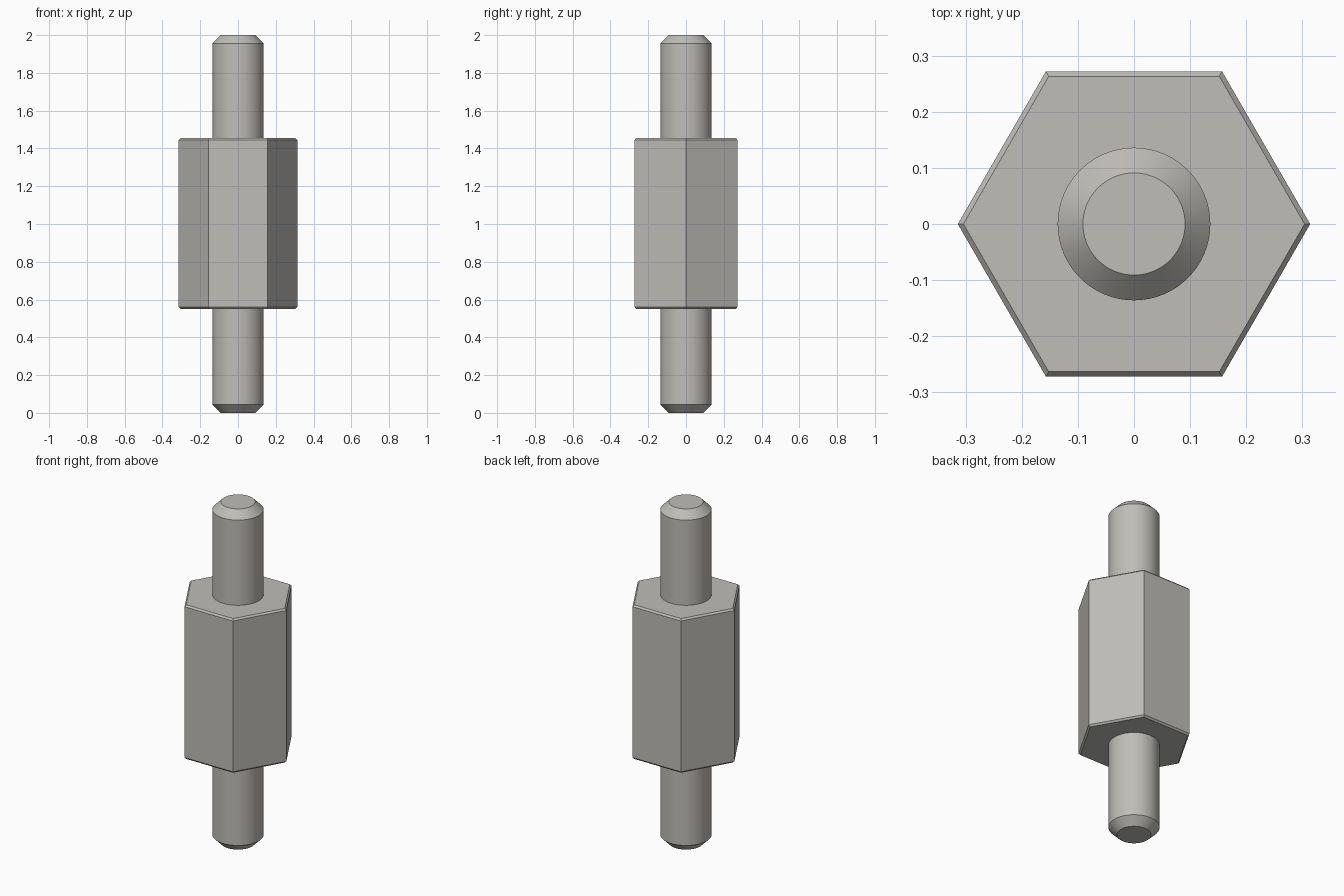
import bpy
import math

cube = bpy.data.objects.get("Cube")
if cube:
    bpy.data.objects.remove(cube, do_unlink=True)

# Single satin metal colour
metal = bpy.data.materials.new("light grey metal")
metal.use_nodes = True
colour = (0.52, 0.51, 0.48, 1)
metal.diffuse_color = colour
metal.node_tree.nodes["Principled BSDF"].inputs["Base Color"].default_value = colour


def lathe(name, profile, sides, smooth):
    """Stack regular rings from (radius, height) pairs and cap both ends."""
    verts = [(r * math.cos(math.tau * i / sides), r * math.sin(math.tau * i / sides), z)
             for r, z in profile for i in range(sides)]
    faces = [(k * sides + i, k * sides + (i + 1) % sides,
              (k + 1) * sides + (i + 1) % sides, (k + 1) * sides + i)
             for k in range(len(profile) - 1) for i in range(sides)]
    faces.append(tuple(reversed(range(sides))))
    faces.append(tuple(range((len(profile) - 1) * sides, len(profile) * sides)))
    mesh = bpy.data.meshes.new(name)
    mesh.from_pydata(verts, [], faces)
    mesh.materials.append(metal)
    obj = bpy.data.objects.new(name, mesh)
    bpy.context.collection.objects.link(obj)
    if smooth:
        bpy.ops.object.select_all(action='DESELECT')
        obj.select_set(True)
        bpy.context.view_layer.objects.active = obj
        bpy.ops.object.shade_smooth_by_angle(angle=math.radians(30))
    return obj


HEIGHT = 2.0
BODY_LOW, BODY_HIGH = 0.55, 1.455
HEX_R, HEX_EDGE = 0.314, 0.01
STUD_R, TIP_R = 0.136, 0.091
CHAMFER = STUD_R - TIP_R

# Hexagonal body with slim chamfers on both ends
lathe("hex_body", [(HEX_R - HEX_EDGE, BODY_LOW), (HEX_R, BODY_LOW + HEX_EDGE),
                   (HEX_R, BODY_HIGH - HEX_EDGE), (HEX_R - HEX_EDGE, BODY_HIGH)], 6, False)

# Round studs with chamfered tips
lathe("lower_stud", [(TIP_R, 0), (STUD_R, CHAMFER), (STUD_R, BODY_LOW)], 96, True)
lathe("upper_stud", [(STUD_R, BODY_HIGH), (STUD_R, HEIGHT - CHAMFER), (TIP_R, HEIGHT)], 96, True)
